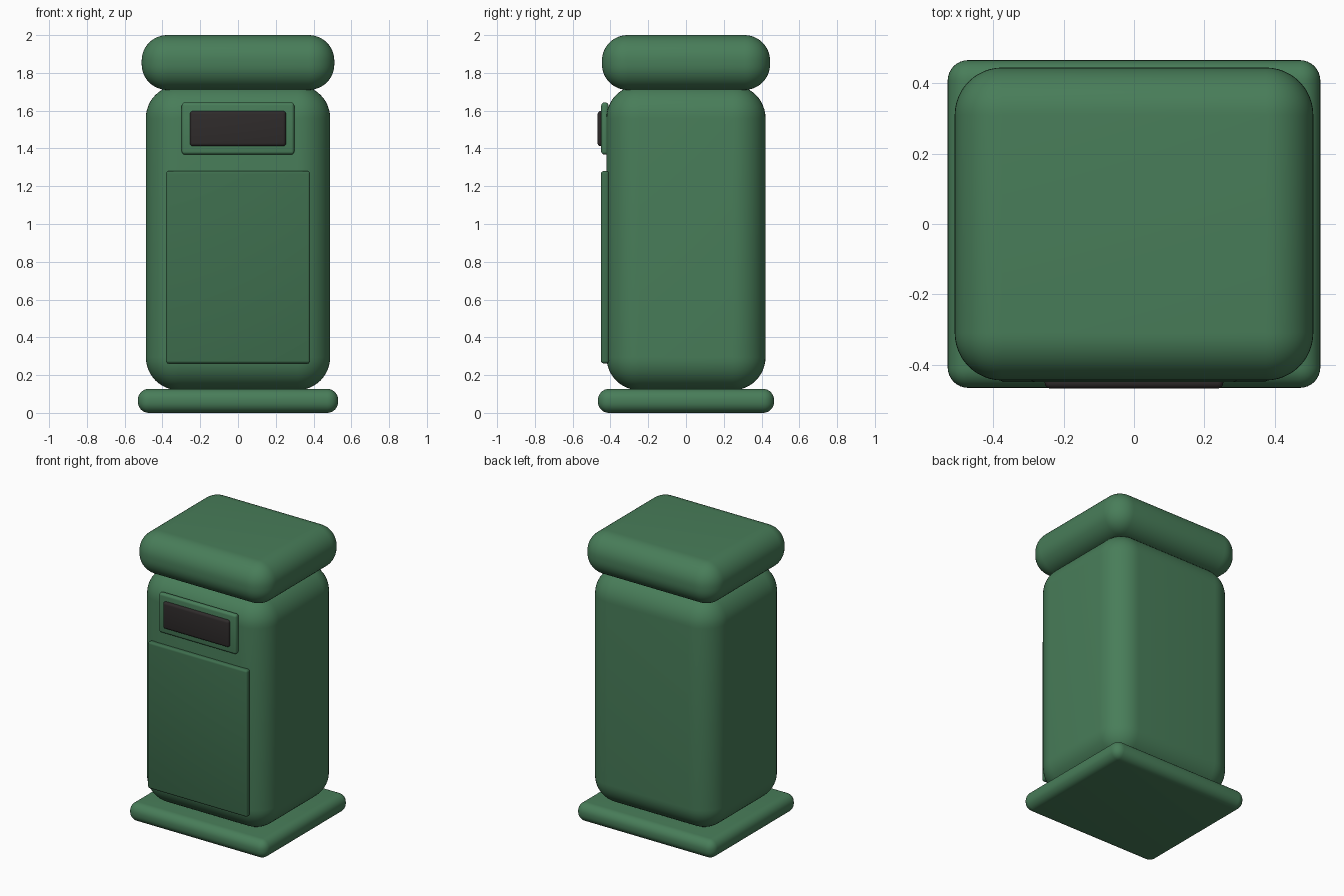
import bpy
import math

if "Cube" in bpy.data.objects:
    bpy.data.objects.remove(bpy.data.objects["Cube"])


def material(name, color):
    m = bpy.data.materials.new(name)
    m.diffuse_color = (*color, 1.0)
    m.use_nodes = True
    m.node_tree.nodes["Principled BSDF"].inputs["Base Color"].default_value = m.diffuse_color
    return m


green = material("green_paint", (0.065, 0.205, 0.10))
door_green = material("door_green", (0.048, 0.155, 0.075))
dark = material("dark_opening", (0.028, 0.024, 0.024))


def rounded_box(name, x, y, z, radius, mat, segments=8):
    """Box spanning the given (min, max) ranges with rounded edges."""
    spans = (x, y, z)
    bpy.ops.mesh.primitive_cube_add(size=1, location=[(a + b) / 2 for a, b in spans])
    ob = bpy.context.object
    ob.name = name
    ob.scale = [b - a for a, b in spans]
    bpy.ops.object.transform_apply(location=False, rotation=False, scale=True)
    bevel = ob.modifiers.new("rounding", 'BEVEL')
    bevel.width = radius
    bevel.segments = segments
    bpy.ops.object.modifier_apply(modifier=bevel.name)
    ob.data.materials.append(mat)
    bpy.ops.object.shade_smooth_by_angle(angle=math.radians(40))
    return ob


# Plinth, main bin body and overhanging lid
rounded_box("base", (-0.53, 0.53), (-0.466, 0.466), (0, 0.127), 0.058, green)
rounded_box("body", (-0.488, 0.488), (-0.421, 0.421), (0.12, 1.735), 0.175, green, 12)
rounded_box("lid", (-0.51, 0.51), (-0.445, 0.445), (1.71, 2.0), 0.135, green, 12)

# Front door panel
rounded_box("door", (-0.382, 0.382), (-0.45, -0.408), (0.262, 1.28), 0.014, door_green, 4)

# Litter opening with its raised surround
rounded_box("slot_frame", (-0.298, 0.298), (-0.449, -0.41), (1.368, 1.643), 0.016, green, 4)
rounded_box("slot_opening", (-0.254, 0.254), (-0.468, -0.425), (1.412, 1.598), 0.016, dark, 4)
